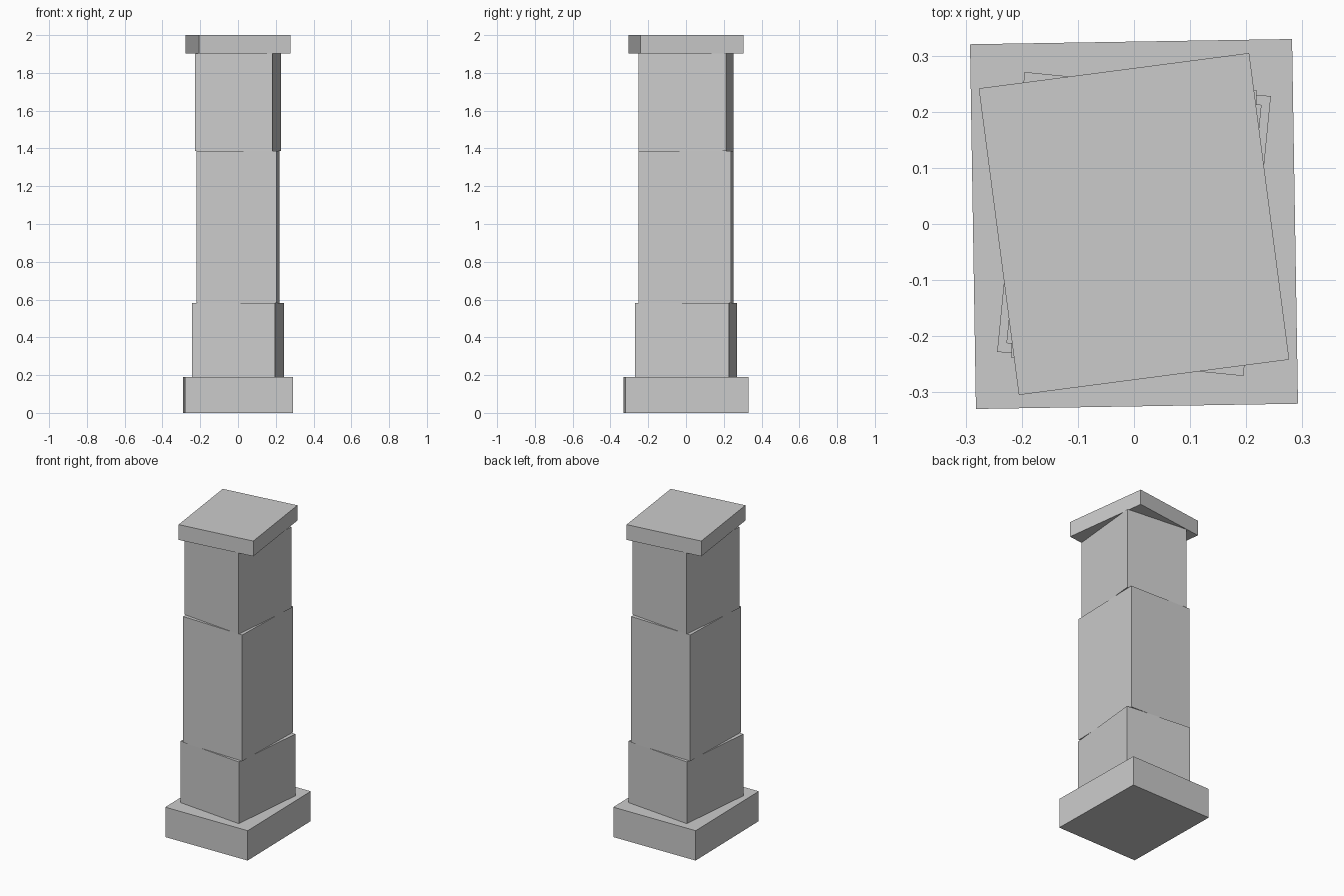
import bpy
from math import radians

if "Cube" in bpy.data.objects:
    bpy.data.objects.remove(bpy.data.objects["Cube"])

# Each block: name, x size, y size, bottom z, top z, twist in degrees
BLOCKS = [
    ("plinth",       0.574, 0.650, 0.000, 0.190,  0.93),
    ("lower_shaft",  0.441, 0.501, 0.190, 0.583, -5.60),
    ("middle_shaft", 0.424, 0.489, 0.583, 1.386, -1.60),
    ("upper_shaft",  0.411, 0.467, 1.386, 1.903, -5.60),
    ("cap",          0.486, 0.551, 1.903, 2.000,  7.45),
]


def add_block(name, sx, sy, z0, z1, twist):
    bpy.ops.mesh.primitive_cube_add(size=1, location=(0, 0, (z0 + z1) / 2))
    block = bpy.context.object
    block.name = name
    block.scale = (sx, sy, z1 - z0)
    block.rotation_euler.z = radians(twist)


# Stack of slightly twisted stone blocks
for spec in BLOCKS:
    add_block(*spec)
